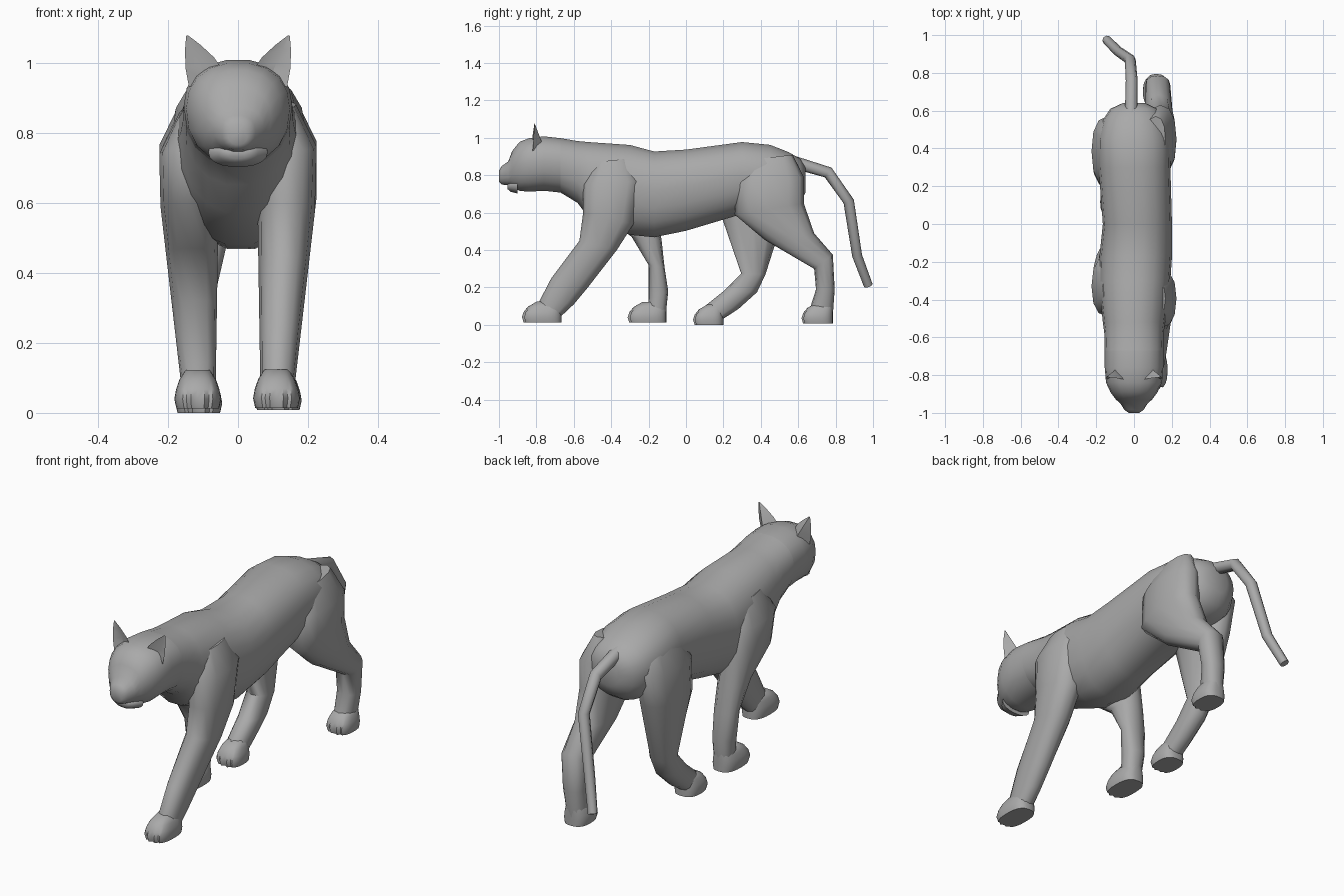
import bpy, bmesh, math
from mathutils import Vector

if "Cube" in bpy.data.objects:
    bpy.data.objects.remove(bpy.data.objects["Cube"])

grey = bpy.data.materials.new("plain grey")
grey.diffuse_color = (0.40, 0.40, 0.40, 1)
grey.use_nodes = True
grey.node_tree.nodes["Principled BSDF"].inputs["Base Color"].default_value = grey.diffuse_color


def finish(name, bm, angle=50):
    bmesh.ops.recalc_face_normals(bm, faces=bm.faces[:])
    mesh = bpy.data.meshes.new(name)
    bm.to_mesh(mesh)
    bm.free()
    mesh.materials.append(grey)
    ob = bpy.data.objects.new(name, mesh)
    bpy.context.collection.objects.link(ob)
    bpy.ops.object.select_all(action='DESELECT')
    ob.select_set(True)
    bpy.context.view_layer.objects.active = ob
    bpy.ops.object.shade_smooth_by_angle(angle=math.radians(angle))


def loft(name, rings, angle=50):
    """Skin a list of equal-length point rings and cap both ends."""
    bm = bmesh.new()
    loops = [[bm.verts.new(p) for p in ring] for ring in rings]
    n = len(loops[0])
    for a, b in zip(loops, loops[1:]):
        for i in range(n):
            j = (i + 1) % n
            bm.faces.new((a[i], a[j], b[j], b[i]))
    bm.faces.new(loops[0])
    bm.faces.new(loops[-1])
    finish(name, bm, angle)


def spow(v, e):
    return math.copysign(abs(v) ** e, v)


def angles(n):
    return [2 * math.pi * i / n for i in range(n)]


def body_ring(y, top, bottom, half):
    """Egg-shaped upright section, widest just above mid height."""
    zw = bottom + (top - bottom) * 0.55
    cx = 0.018 * max(0, 1 - abs(y) / 0.35)
    ring = []
    for a in angles(18):
        s = spow(math.sin(a), 0.9)
        z = zw + s * ((top - zw) if s > 0 else (zw - bottom))
        ring.append((cx + half * spow(math.cos(a), 0.9), y, z))
    return ring


# Head
loft("head", [body_ring(*r) for r in (
    (-1.0, 0.825, 0.765, 0.028), (-0.985, 0.85, 0.75, 0.05), (-0.95, 0.875, 0.745, 0.072),
    (-0.93, 0.93, 0.735, 0.095), (-0.89, 0.98, 0.715, 0.125), (-0.84, 1.0, 0.71, 0.148),
    (-0.76, 1.01, 0.715, 0.155), (-0.67, 1.0, 0.705, 0.155))])

# Neck and trunk
loft("trunk", [body_ring(*r) for r in (
    (-0.67, 1.0, 0.705, 0.155), (-0.58, 0.985, 0.65, 0.157), (-0.52, 0.98, 0.57, 0.165),
    (-0.3, 0.965, 0.478, 0.19), (-0.17, 0.93, 0.465, 0.192), (0, 0.94, 0.50, 0.183),
    (0.3, 0.98, 0.59, 0.19), (0.45, 0.965, 0.59, 0.19), (0.55, 0.925, 0.61, 0.165),
    (0.61, 0.89, 0.65, 0.125), (0.64, 0.84, 0.71, 0.06))])

# Lower jaw
loft("jaw", [body_ring(-0.955, 0.755, 0.727, 0.035), body_ring(-0.94, 0.77, 0.712, 0.058),
             body_ring(-0.9, 0.78, 0.702, 0.085)])


def leg_ring(side, yf, zf, yb, zb, taper=1.0):
    """Section between a front and a back outline point; width follows height."""
    z = (zf + zb) / 2
    cx = side * (0.109 + 0.05 * min(z, 0.62))
    half = (0.044 + 0.066 * min(z, 0.62)) * taper
    c = Vector((cx, (yf + yb) / 2, z))
    d = Vector((0, (yf - yb) / 2, (zf - zb) / 2))
    return [c + d * spow(math.cos(a), 0.85) + Vector((half * spow(math.sin(a), 0.85), 0, 0))
            for a in angles(12)]


def leg(name, side, *outline):
    """The top section narrows into the trunk."""
    yf, zf, yb, zb = outline[0]
    top = leg_ring(side, yf + 0.06, zf + 0.12, yb - 0.06, zb + 0.12, 0.6)
    top = [p - Vector((side * 0.025, 0, 0)) for p in top]
    loft(name, [top] + [leg_ring(side, *o) for o in outline])


# Striding legs, from the shoulder or hip down
leg("front_leg_right", 1, (-0.55, 0.75, -0.24, 0.77), (-0.55, 0.60, -0.28, 0.54),
    (-0.57, 0.45, -0.37, 0.40), (-0.72, 0.25, -0.525, 0.20),
    (-0.785, 0.125, -0.60, 0.11), (-0.80, 0.06, -0.68, 0.035))
leg("front_leg_left", -1, (-0.49, 0.75, -0.17, 0.73), (-0.46, 0.60, -0.15, 0.58),
    (-0.29, 0.47, -0.13, 0.45), (-0.20, 0.32, -0.115, 0.31),
    (-0.20, 0.14, -0.095, 0.18), (-0.21, 0.05, -0.11, 0.035))
leg("hind_leg_right", 1, (0.27, 0.76, 0.63, 0.79), (0.26, 0.59, 0.63, 0.65),
    (0.42, 0.455, 0.685, 0.49), (0.685, 0.30, 0.785, 0.375),
    (0.695, 0.19, 0.795, 0.19), (0.66, 0.08, 0.785, 0.05))
leg("hind_leg_left", -1, (0.20, 0.76, 0.57, 0.77), (0.19, 0.58, 0.53, 0.60),
    (0.295, 0.275, 0.425, 0.27), (0.20, 0.18, 0.38, 0.175),
    (0.10, 0.10, 0.28, 0.085), (0.09, 0.06, 0.18, 0.02))


def paw(name, cx, toe, heel, base):
    """Flat-soled dome whose low front edge is notched into four toes."""
    rings = []
    for k in range(5):
        t = k / 4
        wide = 0.92 if k == 0 else math.sqrt(1.08 - 0.8 * t * t)
        inset = 0.01 if k == 0 else 0.08 * t ** 3
        ring = []
        for a in angles(32):
            u, v = spow(math.cos(a), 0.75), spow(math.sin(a), 0.75)
            y = (toe + inset + heel) / 2 + (heel - toe - inset) / 2 * v
            if v < -0.6 and k < 3 and min(abs(u), abs(abs(u) - 0.49)) < 0.06:
                y += 0.01
            ring.append((cx + 0.066 * wide * u, y, base + 0.11 * t))
        rings.append(ring)
    loft(name, rings, 60)


paw("front_paw_right", 0.11, -0.88, -0.665, 0.014)
paw("front_paw_left", -0.115, -0.315, -0.105, 0.012)
paw("hind_paw_right", 0.115, 0.615, 0.785, 0.008)
paw("hind_paw_left", -0.112, 0.035, 0.20, 0.0)

# Tail: a tapering tube bent through five points
path = [Vector(p) for p in ((-0.015, 0.56, 0.875), (-0.012, 0.76, 0.815), (-0.02, 0.87, 0.66),
                            (-0.085, 0.915, 0.37), (-0.145, 0.975, 0.21))]
rings = []
for i, p in enumerate(path):
    t = (path[min(i + 1, 4)] - path[max(i - 1, 0)]).normalized()
    side = (Vector((1, 0, 0)) - t * t.x).normalized()
    up = t.cross(side)
    r = 0.034 - 0.0025 * i
    rings.append([p + r * (side * math.cos(a) + up * math.sin(a)) for a in angles(8)])
loft("tail", rings)

# Ears: leaf shapes with a hollow front, narrowing to a tip
for s, label in ((1, "right"), (-1, "left")):
    rings = []
    for t in (0, 0.35, 0.7, 0.98):
        inner = Vector((0.045 + 0.1 * t ** 1.4, -0.825 + 0.015 * t, 0.98 + 0.1 * t))
        outer = Vector((0.14 + 0.03 * t * (1.25 - t), -0.82 + 0.01 * t, 0.93 + 0.15 * t))
        mid = (inner + outer) / 2
        back = Vector((0, 0.06 * (1 - t), 0))
        ring = (inner, mid + back * 0.4, outer, mid + back)
        rings.append([(s * p.x, p.y, p.z) for p in ring])
    loft("ear_" + label, rings, 40)
